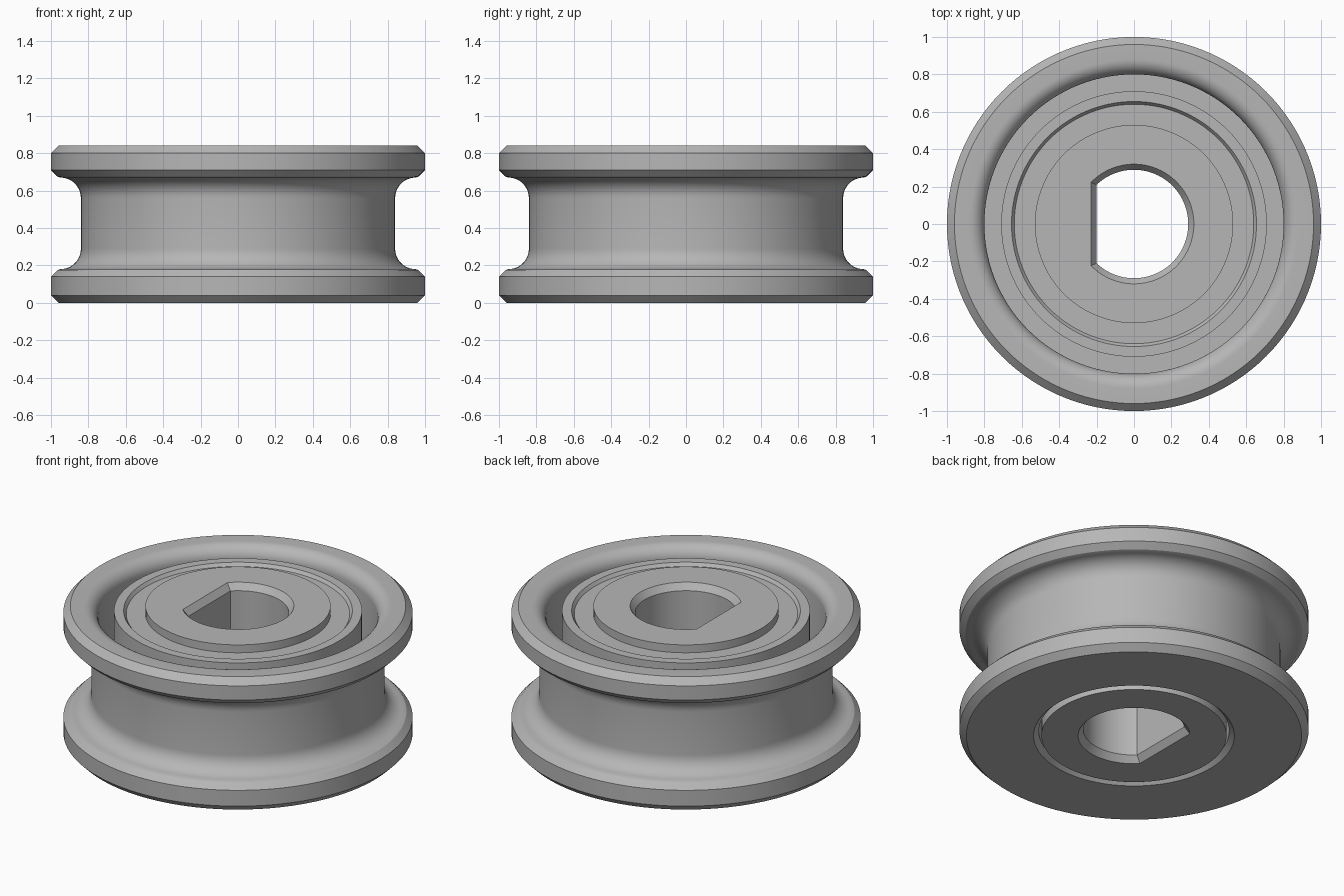
import bpy
import bmesh
from math import sin, cos, pi, acos, radians

old = bpy.data.objects.get("Cube")
if old:
    bpy.data.objects.remove(old, do_unlink=True)

GREY = bpy.data.materials.new("plain_grey")
GREY.use_nodes = True
tone = (0.47, 0.47, 0.47, 1)
GREY.diffuse_color = tone
GREY.node_tree.nodes["Principled BSDF"].inputs["Base Color"].default_value = tone

ARC, FLAT = 90, 30  # segments on the round part and on the flat part


def ring(r, z, flat=None):
    """Circle of points, or a D shape whose flat side lies at x = -flat."""
    corner = acos(flat / r) if flat else pi / 4
    sweep = pi - corner
    pts = [(r * cos(a), r * sin(a), z)
           for a in (-sweep + 2 * sweep * i / ARC for i in range(ARC))]
    for i in range(FLAT):
        a = sweep + 2 * corner * i / FLAT
        if flat:
            y = r * sin(corner) * (1 - 2 * i / FLAT)
            pts.append((-flat, y, z))
        else:
            pts.append((r * cos(a), r * sin(a), z))
    return pts


def loft(name, rings):
    """Join successive rings into a closed ring-shaped solid."""
    bm = bmesh.new()
    loops = [[bm.verts.new(p) for p in pts] for pts in rings]
    n = ARC + FLAT
    for a, b in zip(loops, loops[1:] + loops[:1]):
        for i in range(n):
            j = (i + 1) % n
            bm.faces.new((a[i], a[j], b[j], b[i]))
    bmesh.ops.recalc_face_normals(bm, faces=bm.faces)
    mesh = bpy.data.meshes.new(name)
    bm.to_mesh(mesh)
    bm.free()
    mesh.materials.append(GREY)
    obj = bpy.data.objects.new(name, mesh)
    bpy.context.collection.objects.link(obj)
    bpy.ops.object.select_all(action="DESELECT")
    obj.select_set(True)
    bpy.context.view_layer.objects.active = obj
    bpy.ops.object.shade_smooth_by_angle(angle=radians(25))
    return obj


def arc(cx, cz, r, start, end, steps=10):
    return [(cx + r * cos(radians(start + (end - start) * i / steps)),
             cz + r * sin(radians(start + (end - start) * i / steps)))
            for i in range(steps + 1)]


# Grooved wheel: chamfered flanges, filleted groove, deep pocket on top
wheel = [(0.575, 0), (0.96, 0), (1, 0.04), (1, 0.14), (0.965, 0.175)]
wheel += arc(0.95, 0.29, 0.11, 270, 180)
wheel += arc(0.95, 0.56, 0.11, 180, 90)
wheel += [(0.965, 0.675), (1, 0.71), (1, 0.80), (0.96, 0.84)]
wheel += arc(0.88, 0.76, 0.08, 90, 180)
wheel += [(0.80, 0.17), (0.545, 0.17), (0.545, 0.03)]
loft("grooved_wheel", [ring(r, z) for r, z in wheel])

# Bearing: raised outer race, narrow bevel and sunken inner face
bearing = [(0.53, 0.17), (0.71, 0.17), (0.71, 0.81), (0.655, 0.81),
           (0.64, 0.79), (0.53, 0.79)]
loft("bearing_ring", [ring(r, z) for r, z in bearing])

# Hub with a chamfered D-shaped bore
hub = [ring(0.53, 0), ring(0.53, 0.84)]
for r, flat, z in ((0.32, 0.23, 0.84), (0.29, 0.2, 0.80),
                   (0.29, 0.2, 0.04), (0.32, 0.23, 0)):
    hub.append(ring(r, z, flat))
loft("hub", hub)
